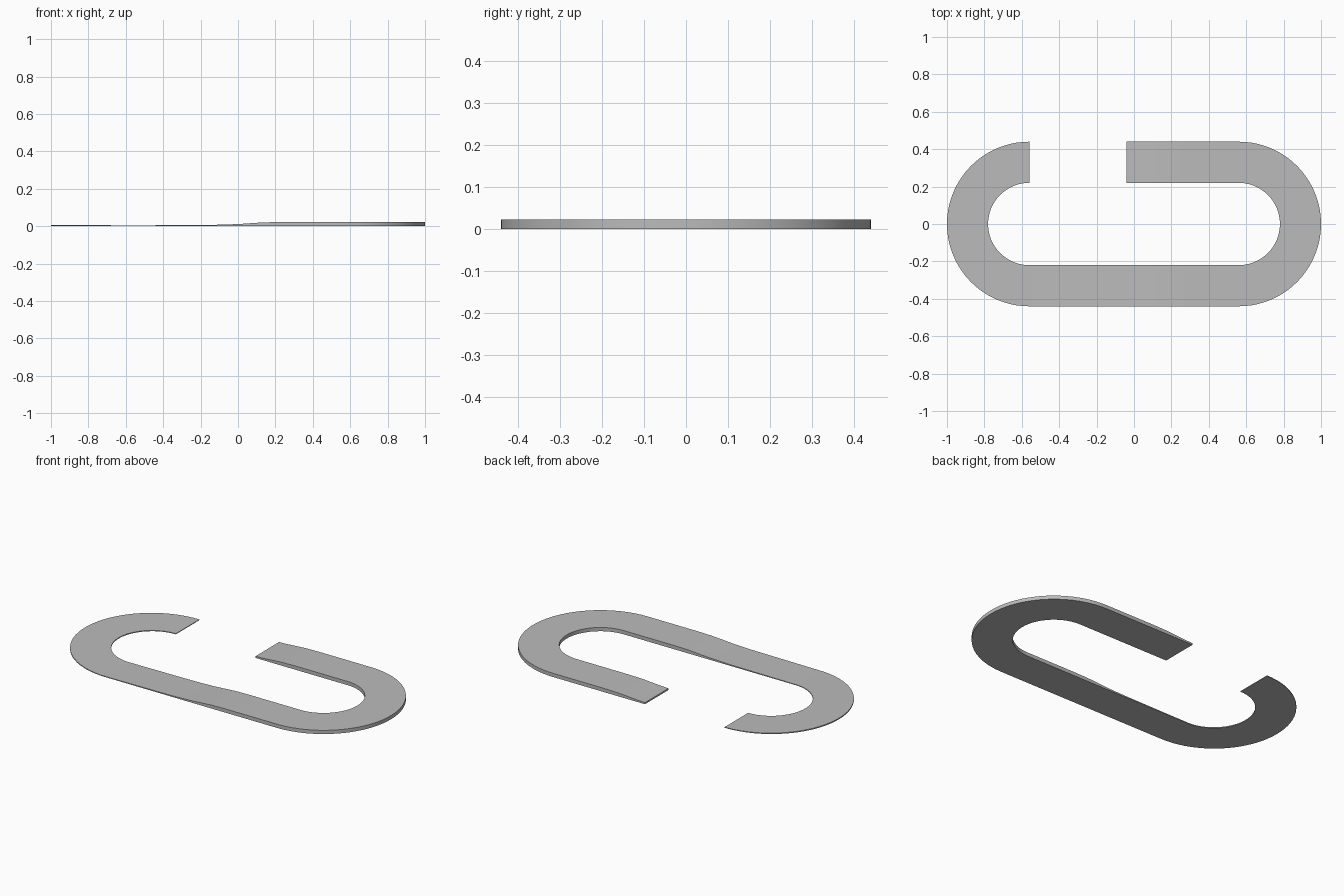
import bpy, bmesh, math

cube = bpy.data.objects.get("Cube")
if cube:
    bpy.data.objects.remove(cube, do_unlink=True)

CX, MID, HALF = 0.56, 0.33, 0.11
ARC_STEPS = 40

# Thickness along x: thin left hook, ramp, thick right hook
PROFILE = [(-1.0, 0.007), (-0.56, 0.004), (-0.12, 0.007), (0.0, 0.011),
           (0.13, 0.020), (0.22, 0.022), (1.0, 0.022)]


def thickness(x):
    x = max(-1.0, min(1.0, x))
    for (x0, z0), (x1, z1) in zip(PROFILE, PROFILE[1:]):
        if x <= x1:
            return z0 + (z1 - z0) * (x - x0) / (x1 - x0)
    return PROFILE[-1][1]


def arc(cx, start, end):
    for i in range(ARC_STEPS + 1):
        a = start + (end - start) * i / ARC_STEPS
        yield cx, 0.0, math.cos(a), math.sin(a)


# Path stations: centre of curvature plus outward direction
stations = list(arc(-CX, math.pi / 2, math.pi * 1.5))
stations += [(-CX + 2 * CX * i / 24, 0, 0, -1) for i in range(1, 24)]
stations += list(arc(CX, -math.pi / 2, math.pi / 2))
stations += [(CX - (CX + 0.04) * i / 14, 0, 0, 1) for i in range(1, 15)]

# Flat band swept along the open loop
bm = bmesh.new()
rings = []
for cx, cy, dx, dy in stations:
    ring = []
    for r, top in ((MID - HALF, 0), (MID + HALF, 0),
                   (MID + HALF, 1), (MID - HALF, 1)):
        x, y = cx + dx * r, cy + dy * r
        ring.append(bm.verts.new((x, y, thickness(x) * top)))
    rings.append(ring)
for a, b in zip(rings, rings[1:]):
    for i in range(4):
        j = (i + 1) % 4
        bm.faces.new((a[i], a[j], b[j], b[i]))
bm.faces.new(rings[0])
bm.faces.new(rings[-1])
bmesh.ops.recalc_face_normals(bm, faces=bm.faces)
mesh = bpy.data.meshes.new("open_link")
bm.to_mesh(mesh)
bm.free()
link = bpy.data.objects.new("open_link", mesh)
bpy.context.collection.objects.link(link)

# Plain grey
grey = bpy.data.materials.new("plain_grey")
grey.use_nodes = True
colour = (0.5, 0.5, 0.5, 1)
grey.diffuse_color = colour
grey.node_tree.nodes["Principled BSDF"].inputs["Base Color"].default_value = colour
mesh.materials.append(grey)

bpy.context.view_layer.objects.active = link
link.select_set(True)
bpy.ops.object.shade_smooth_by_angle(angle=math.radians(30))
